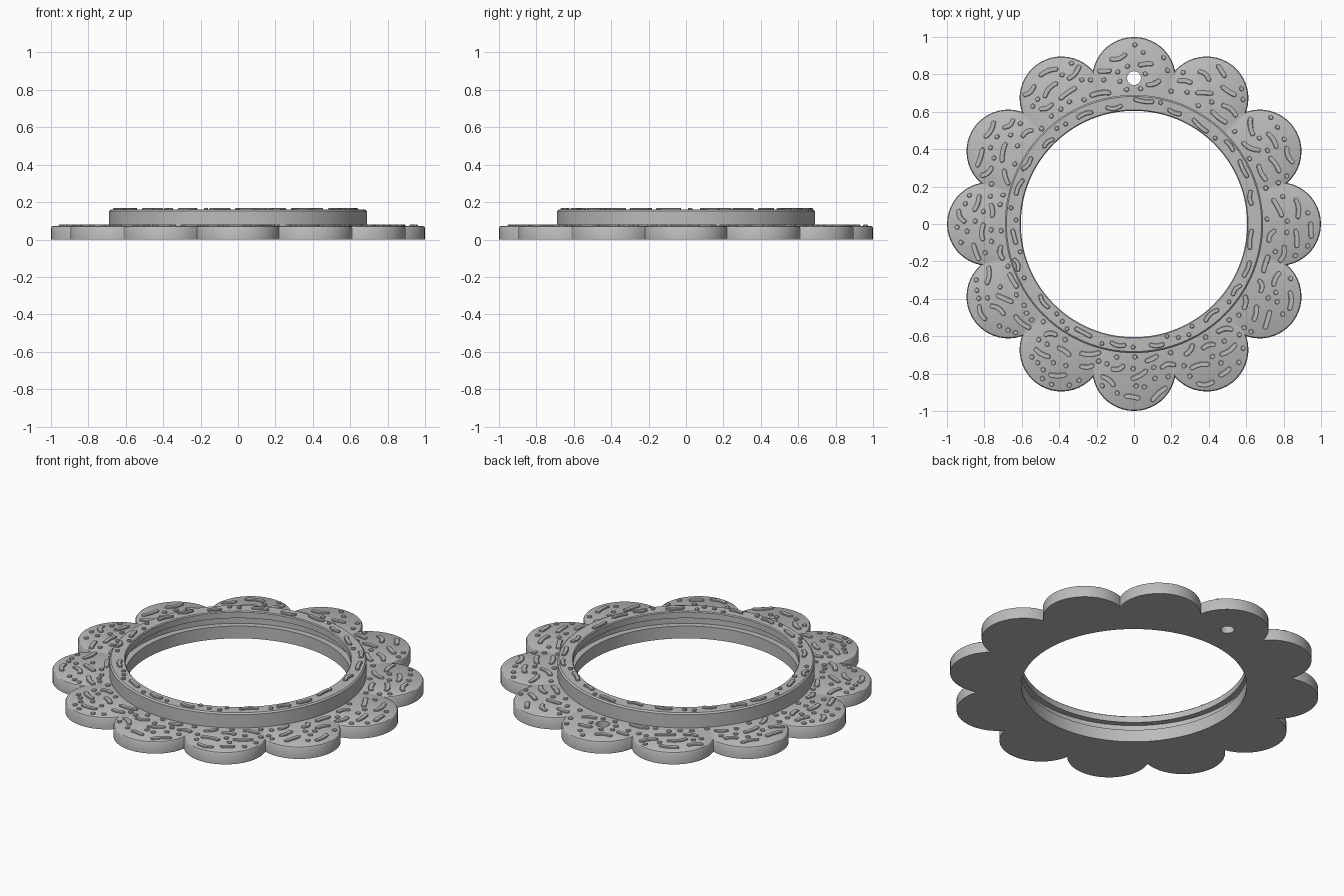
import bpy, bmesh, math, random
from mathutils import Vector

if "Cube" in bpy.data.objects:
    bpy.data.objects.remove(bpy.data.objects["Cube"])
random.seed(4)

PETALS, C, R = 12, 0.776, 0.2236        # petal count, centre distance, radius
INNER, RING, TOP, CROWN = 0.605, 0.69, 0.073, 0.16
HOLE = Vector((0, 0.78))
HALF = math.pi / PETALS

grey = bpy.data.materials.new("grey plastic")
grey.use_nodes = True
colour = (0.5, 0.5, 0.5, 1)
grey.diffuse_color = colour
grey.node_tree.nodes["Principled BSDF"].inputs["Base Color"].default_value = colour


def finish(name, bm, smooth=True):
    bmesh.ops.recalc_face_normals(bm, faces=bm.faces)
    mesh = bpy.data.meshes.new(name)
    bm.to_mesh(mesh)
    bm.free()
    mesh.materials.append(grey)
    ob = bpy.data.objects.new(name, mesh)
    bpy.context.collection.objects.link(ob)
    if smooth:
        activate(ob)
        bpy.ops.object.shade_smooth_by_angle(angle=math.radians(30))
    return ob


def activate(ob):
    bpy.ops.object.select_all(action="DESELECT")
    ob.select_set(True)
    bpy.context.view_layer.objects.active = ob


def petal_loop(inset, steps=20):
    """Scalloped outline made of circular arcs meeting in cusps."""
    r = R - inset
    reach = HALF + math.asin(C * math.sin(HALF) / r)
    pts = []
    for p in range(PETALS):
        a = 2 * HALF * p
        for i in range(steps):
            t = a - reach + 2 * reach * i / steps
            pts.append((C * math.cos(a) + r * math.cos(t),
                        C * math.sin(a) + r * math.sin(t)))
    return pts


def circle_loop(radius):
    return [Vector(p).normalized() * radius for p in petal_loop(0)]


def loft(name, section):
    """Join (outline, height) loops into a closed band."""
    bm = bmesh.new()
    loops = [[bm.verts.new((p[0], p[1], z)) for p in pts] for pts, z in section]
    for a, b in zip(loops, loops[1:] + loops[:1]):
        for i in range(len(a)):
            j = (i + 1) % len(a)
            bm.faces.new((a[i], a[j], b[j], b[i]))
    return finish(name, bm)


# Scalloped base with a chamfered upper edge
base = loft("petal_base", [
    (petal_loop(0), 0), (petal_loop(0), TOP - 0.011),
    (petal_loop(0.004), TOP - 0.004), (petal_loop(0.011), TOP),
    (circle_loop(INNER), TOP), (circle_loop(INNER), 0)])

# Raised rim with an inner retaining groove
loft("raised_rim", [(circle_loop(r), z) for r, z in (
    (RING, TOP - 0.003), (RING, CROWN - 0.008), (RING - 0.008, CROWN),
    (INNER + 0.005, CROWN), (INNER, CROWN - 0.005), (INNER, 0.12),
    (0.64, 0.12), (0.64, TOP - 0.003))])

# Hanging hole
bm = bmesh.new()
bmesh.ops.create_cone(bm, cap_ends=True, segments=32, radius1=0.037, radius2=0.037, depth=0.5)
bmesh.ops.translate(bm, verts=bm.verts, vec=(HOLE.x, HOLE.y, 0))
cutter = finish("hole_cutter", bm, False)
cutter.hide_render = True
cut = base.modifiers.new("hanging_hole", "BOOLEAN")
cut.operation, cut.solver, cut.object = "DIFFERENCE", "EXACT", cutter
activate(base)
bpy.ops.object.modifier_apply(modifier=cut.name)
bpy.data.objects.remove(cutter)


def spine(pos, angle, length, bend):
    """Centre line of a curved dash; a single point for a dot."""
    if length == 0:
        return [pos]
    d = Vector((math.cos(angle), math.sin(angle)))
    n = Vector((-d.y, d.x))
    return [pos + d * length * t + n * bend * (1 - 4 * t * t)
            for t in (-0.5, -0.25, 0, 0.25, 0.5)]


def bump(bm, line, width, z, height):
    """Raised round-ended pad following a spine."""
    d0 = (line[-1] - line[0]).normalized() if len(line) > 1 else Vector((1, 0))
    n0 = Vector((-d0.y, d0.x))

    def outline(w):
        cap = [math.pi * k / 5 for k in range(6)]
        end = [line[-1] + (d0 * math.sin(t) - n0 * math.cos(t)) * w for t in cap]
        start = [line[0] + (n0 * math.cos(t) - d0 * math.sin(t)) * w for t in cap]
        if len(line) == 1:
            return end + start[1:-1]
        mid = line[1:-1]
        return end + [p + n0 * w for p in reversed(mid)] + start + [p - n0 * w for p in mid]

    loops = [[bm.verts.new((p.x, p.y, h)) for p in outline(w)]
             for w, h in ((width, z - 0.002), (width, z + height * 0.6), (width * 0.75, z + height))]
    for a, b in zip(loops, loops[1:]):
        for i in range(len(a)):
            j = (i + 1) % len(a)
            bm.faces.new((a[i], a[j], b[j], b[i]))
    bm.faces.new(loops[-1])


def on_petals(p):
    if p.length < RING + 0.02 or (p - HOLE).length < 0.062:
        return False
    a = round(math.atan2(p.y, p.x) / (2 * HALF)) * 2 * HALF
    inside = (p - Vector((C * math.cos(a), C * math.sin(a)))).length < R - 0.026
    return inside or p.length < C


def on_rim(p):
    return INNER + 0.02 < p.length < RING - 0.022


def scatter(name, allowed, lo, hi, z, height, width, gap, jitter, tries):
    """Scatter dashes first, then fill the spaces with dots."""
    bm = bmesh.new()
    taken = []
    for kind, count in (("dash", tries), ("dot", tries)):
        for _ in range(count):
            a = random.uniform(0, math.tau)
            p = Vector((math.cos(a), math.sin(a))) * random.uniform(lo, hi)
            long = random.uniform(0.05, 0.09) if kind == "dash" else 0
            line = spine(p, a + math.pi / 2 + random.uniform(-jitter, jitter),
                         long, random.uniform(-0.01, 0.01))
            space = gap * (1.35 if kind == "dash" else 1)
            if not all(allowed(q) for q in line):
                continue
            if any((q - t).length < space for q in line for t in taken):
                continue
            taken += line
            bump(bm, line, width, z, height)
    finish(name, bm)


# Raised texture on the petals and the rim
scatter("petal_texture", on_petals, RING, 0.98, TOP, 0.007, 0.014, 0.043, 0.7, 1500)
scatter("rim_texture", on_rim, INNER, RING, CROWN, 0.009, 0.012, 0.045, 0.15, 300)
